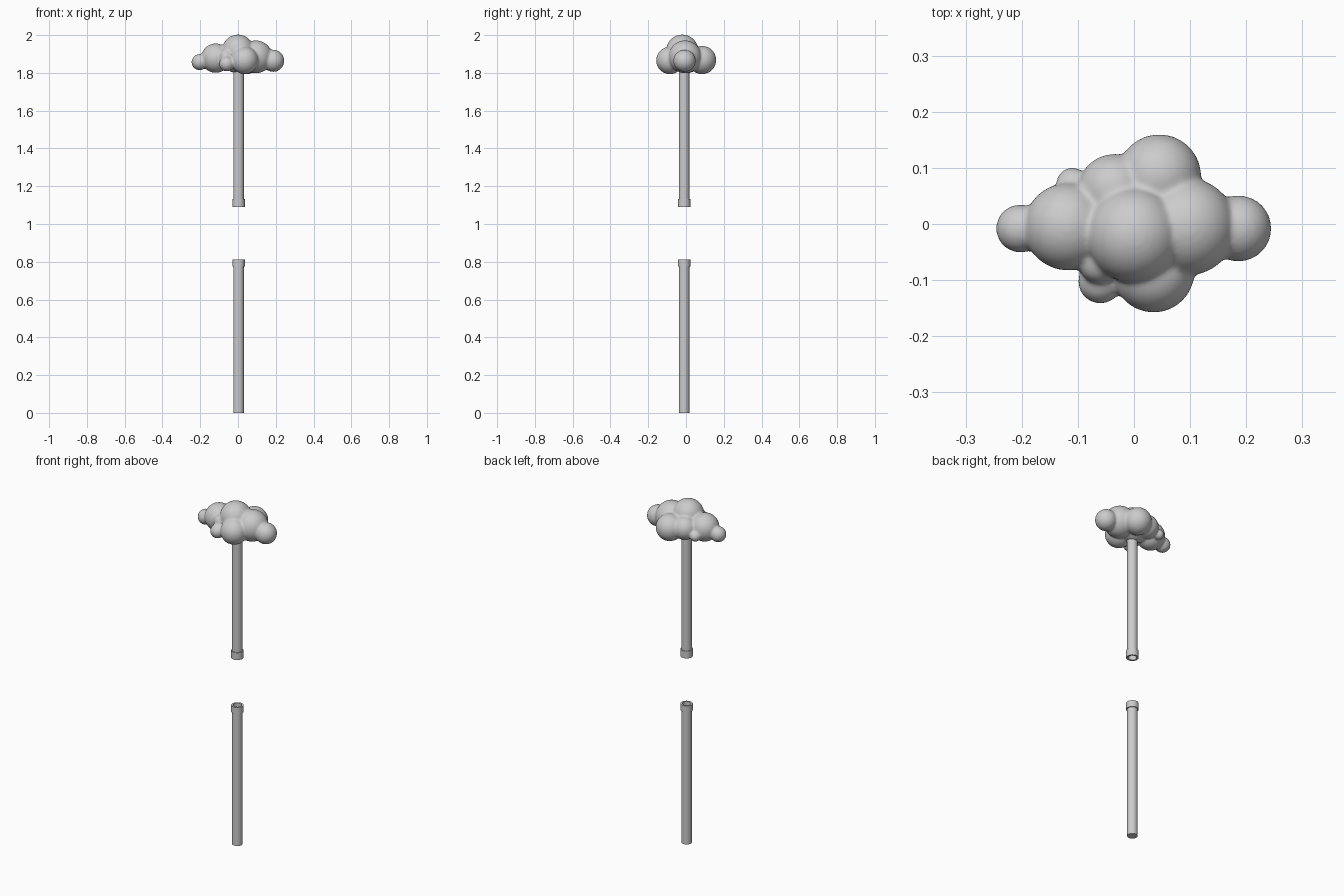
import bpy, bmesh, math
from mathutils import Matrix

if "Cube" in bpy.data.objects:
    bpy.data.objects.remove(bpy.data.objects["Cube"])

PX, PY = 0.003, -0.01   # pole axis


def lathe(name, profile, sides=32):
    """Spin an (r, z) profile round the pole axis."""
    bm = bmesh.new()
    rings = []
    for r, z in profile:
        if r == 0:
            rings.append([bm.verts.new((PX, PY, z))])
        else:
            rings.append([bm.verts.new((PX + r * math.cos(2 * math.pi * i / sides),
                                        PY + r * math.sin(2 * math.pi * i / sides), z))
                          for i in range(sides)])
    for a, b in zip(rings, rings[1:]):
        for i in range(sides):
            j = (i + 1) % sides
            quad = [a[i % len(a)], a[j % len(a)], b[j % len(b)], b[i % len(b)]]
            bm.faces.new(list(dict.fromkeys(quad)))
    bmesh.ops.recalc_face_normals(bm, faces=bm.faces)
    me = bpy.data.meshes.new(name)
    bm.to_mesh(me)
    bm.free()
    ob = bpy.data.objects.new(name, me)
    bpy.context.collection.objects.link(ob)
    bpy.ops.object.select_all(action='DESELECT')
    ob.select_set(True)
    bpy.context.view_layer.objects.active = ob
    bpy.ops.object.shade_smooth_by_angle(angle=math.radians(35))
    return ob


def tube(name, end_z, open_z, collar):
    """Hollow pole half: closed at end_z, collared and open at open_z."""
    s = 1 if open_z > end_z else -1
    shoulder = open_z - s * collar
    return lathe(name, [(0, end_z), (0.028, end_z), (0.028, shoulder), (0.033, shoulder),
                        (0.033, open_z), (0.023, open_z), (0.023, end_z + s * 0.01),
                        (0, end_z + s * 0.01)])


# Two pole halves with a gap between the collars
tube("lower_pole", 0.0, 0.812, 0.038)
tube("upper_pole", 1.86, 1.09, 0.042)

# Cloud puffs: x, y, z, radius
puffs = [
    (-0.203, -0.008, 1.857, 0.043),   # left tip
    (-0.118, -0.005, 1.878, 0.078),   # left body
    (0.000, -0.020, 1.918, 0.085),    # crown
    (0.000, 0.000, 1.882, 0.085),     # core
    (0.095, -0.005, 1.885, 0.087),    # right body
    (0.186, -0.008, 1.864, 0.059),    # right tip
    (0.035, -0.085, 1.866, 0.073),    # front
    (0.045, 0.085, 1.868, 0.075),     # back
    (-0.035, 0.060, 1.875, 0.065),    # back left
    (-0.060, -0.102, 1.848, 0.040),   # small front left
    (-0.062, -0.068, 1.890, 0.038),   # small upper front
    (-0.110, 0.072, 1.850, 0.029),    # small back left
]
bm = bmesh.new()
for x, y, z, r in puffs:
    bmesh.ops.create_icosphere(bm, subdivisions=4, radius=r,
                               matrix=Matrix.Translation((x, y, z)))
me = bpy.data.meshes.new("cloud")
bm.to_mesh(me)
bm.free()
cloud = bpy.data.objects.new("cloud", me)
bpy.context.collection.objects.link(cloud)

# Fuse the puffs and soften the creases
fuse = cloud.modifiers.new("fuse", 'REMESH')
fuse.mode = 'VOXEL'
fuse.voxel_size = 0.005
fuse.use_smooth_shade = True
soften = cloud.modifiers.new("soften", 'SMOOTH')
soften.factor = 0.5
soften.iterations = 14
